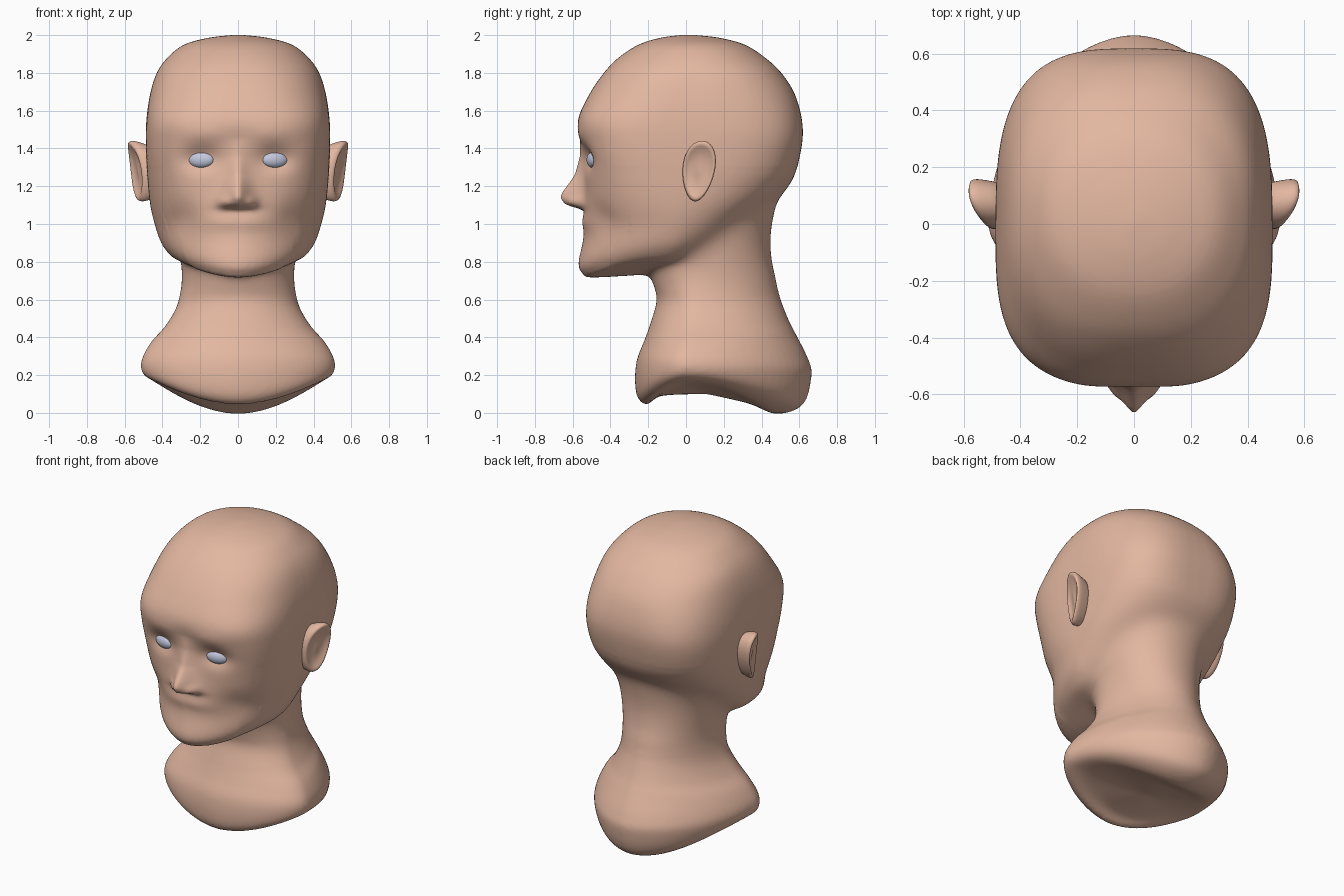
import bpy, bmesh, math
from mathutils import Vector
from mathutils.bvhtree import BVHTree

if "Cube" in bpy.data.objects:
    bpy.data.objects.remove(bpy.data.objects["Cube"])


def material(name, rgb):
    m = bpy.data.materials.new(name)
    m.diffuse_color = (*rgb, 1)
    m.use_nodes = True
    m.node_tree.nodes["Principled BSDF"].inputs["Base Color"].default_value = m.diffuse_color
    return m


SKIN = material("skin", (0.77, 0.475, 0.355))
EYE = material("eye_grey", (0.55, 0.58, 0.73))


def add_object(name, bm, mat):
    bmesh.ops.recalc_face_normals(bm, faces=bm.faces)
    for f in bm.faces:
        f.smooth = True
    me = bpy.data.meshes.new(name)
    bm.to_mesh(me)
    bm.free()
    me.materials.append(mat)
    ob = bpy.data.objects.new(name, me)
    bpy.context.collection.objects.link(ob)
    return ob


def skin_rings(bm, rings):
    """Bridge closed rings of points and cap both ends."""
    vs = [[bm.verts.new(p) for p in r] for r in rings]
    n = len(vs[0])
    for a, b in zip(vs, vs[1:]):
        for i in range(n):
            j = (i + 1) % n
            bm.faces.new((a[i], a[j], b[j], b[i]))
    bm.faces.new(vs[0])
    bm.faces.new(vs[-1])


def spow(v, e):
    return math.copysign(abs(v) ** e, v)


def smooth_rows(rows, steps=6):
    """Catmull-Rom interpolation of the section table."""
    out = []
    for i in range(len(rows) - 1):
        p = [rows[max(0, min(len(rows) - 1, i + k))] for k in (-1, 0, 1, 2)]
        for s in range(steps):
            t = s / steps
            out.append([0.5 * (2 * b + (c - a) * t + (2 * a - 5 * b + 4 * c - d) * t * t
                               + (3 * b - a - 3 * c + d) * t ** 3) for a, b, c, d in zip(*p)])
    return out + [list(rows[-1])]


def section(row, n=72):
    """Superellipse ring whose height differs at front, side and back."""
    zf, zs, zb, yf, yc, yb, w, e = row
    pts = []
    for i in range(n):
        a = 2 * math.pi * i / n
        c, s = math.cos(a), math.sin(a)
        z = zs + (zf - zs) * max(c, 0) ** 2 + (zb - zs) * max(-c, 0) ** 2
        h = yc - yf if c > 0 else yb - yc
        pts.append((w * spow(s, 2 / e), yc - h * spow(c, 2 / e), z))
    return pts


def level(z, *rest):
    return (z, z, z, *rest)


# Sections: z front, z side, z back, y front, y widest, y back, half width, squareness
HEAD = [
    level(.735, -.13, -.12, -.11, .01, 2),
    (.717, .80, .96, -.49, -.12, .22, .30, 1.9),
    (.735, .84, 1.0, -.545, -.11, .30, .365, 1.85),
    (.79, .90, 1.04, -.57, -.08, .37, .41, 1.82),
    (.93, 1.0, 1.09, -.543, -.04, .44, .443, 1.95),
    (1.08, 1.1, 1.15, -.54, -.02, .505, .466, 2.3),
    level(1.24, -.535, -.02, .57, .48, 2.75),
    level(1.42, -.555, -.03, .614, .488, 3.1),
    level(1.55, -.572, -.03, .614, .485, 3.0),
    level(1.69, -.51, .01, .575, .465, 2.6),
    level(1.80, -.435, .03, .505, .43, 2.4),
    level(1.88, -.358, .03, .42, .374, 2.2),
    level(1.95, -.25, .03, .31, .285, 2.1),
    level(1.987, -.13, .02, .17, .15, 2),
    level(2.002, -.01, .01, .03, .01, 2)]
BUST = [
    level(.10, .09, .10, .11, .01, 2),
    (.09, .14, .05, -.13, .04, .33, .28, 2),
    (.045, .165, -.005, -.205, .02, .48, .42, 1.9),
    (.08, .19, .045, -.255, .0, .62, .485, 1.85),
    (.17, .23, .20, -.27, .0, .665, .512, 1.85),
    (.28, .29, .29, -.26, .0, .645, .507, 1.85),
    (.38, .375, .42, -.222, .02, .58, .46, 1.85),
    (.47, .46, .50, -.19, .04, .54, .385, 1.9),
    (.60, .57, .62, -.155, .07, .495, .322, 1.95),
    (.70, .70, .72, -.18, .08, .475, .298, 2.05),
    (.82, .82, .82, -.21, .09, .455, .305, 2.1),
    (.95, .95, .95, -.17, .10, .45, .325, 2.1),
    (1.10, 1.10, 1.10, -.05, .12, .475, .35, 2.1),
    (1.22, 1.22, 1.22, 0, .14, .45, .30, 2.1)]

# Fuse skull and neck into one smooth skin
bm = bmesh.new()
for table in (HEAD, BUST):
    skin_rings(bm, [section(r) for r in smooth_rows(table)])
head = add_object("head_and_neck", bm, SKIN)
rm = head.modifiers.new("fuse", 'REMESH')
rm.mode, rm.voxel_size = 'VOXEL', 0.0125
sm = head.modifiers.new("soften", 'SMOOTH')
sm.factor, sm.iterations = 0.5, 8
fused = bpy.data.meshes.new_from_object(head.evaluated_get(bpy.context.evaluated_depsgraph_get()))
head.modifiers.clear()
head.data = fused

# Face relief: x, z, spread x, spread z, push forward (mirrored in x)
RELIEF = [
    (.195, 1.345, .10, .065, -.04),    # eye sockets
    (.17, 1.47, .12, .05, .008),       # brows
    (.07, 1.115, .032, .028, .028),    # nostril wings
    (.29, 1.03, .08, .08, -.018),      # cheek hollows
    (.05, 1.01, .11, .04, .010)]       # upper lip
NOSE = [(1.075, 0), (1.10, .10), (1.14, .132), (1.17, .122), (1.26, .055), (1.36, .016), (1.45, 0)]


def nose_height(z):
    for (z0, h0), (z1, h1) in zip(NOSE, NOSE[1:]):
        if z0 <= z <= z1:
            return h0 + (h1 - h0) * (z - z0) / (z1 - z0)
    return 0


bm = bmesh.new()
bm.from_mesh(fused)
# Blend the skull softly into the nape and jaw
nape = [v for v in bm.verts if v.co.y > -.02 and .75 < v.co.z < 1.25]
jaw = [v for v in bm.verts if v.co.y > -.4 and .65 < v.co.z < 1.3]
for verts, times in ((nape, 70), (jaw, 25)):
    for _ in range(times):
        bmesh.ops.smooth_vert(bm, verts=verts, factor=0.5,
                              use_axis_x=True, use_axis_y=True, use_axis_z=True)
for v in bm.verts:
    x, y, z = v.co
    if y > -.3 or z < .8:
        continue
    push = sum(h * math.exp(-((abs(x) - cx) / sx) ** 2 - ((z - cz) / sz) ** 2)
               for cx, cz, sx, sz, h in RELIEF)
    width = .052 + .018 * max(0, min(1, (1.35 - z) / .25))
    push += nose_height(z) * math.exp(-abs(x / width) ** 1.6)
    v.co.y -= push
face = [v for v in bm.verts if v.co.y < -.4 and v.co.z > .85]
bmesh.ops.smooth_vert(bm, verts=face, factor=0.4, use_axis_x=True, use_axis_y=True, use_axis_z=True)
tree = BVHTree.FromBMesh(bm)
for f in bm.faces:
    f.smooth = True
    f.material_index = 0
bm.to_mesh(fused)
bm.free()
if not fused.materials:
    fused.materials.append(SKIN)

# Eyes: flattened balls set into the sockets
hit = tree.ray_cast(Vector((.195, -2, 1.34)), Vector((0, 1, 0)))[0]
for side, name in ((1, "left_eye"), (-1, "right_eye")):
    bm = bmesh.new()
    bmesh.ops.create_uvsphere(bm, u_segments=32, v_segments=16, radius=1)
    eye = add_object(name, bm, EYE)
    eye.scale = (.070, .032, .043)
    eye.rotation_euler = (0, 0, side * math.radians(14))
    eye.location = (side * .195, hit.y + .002, 1.34)

# Ears: dished teardrop flaring outwards to the back, mirrored
EAR = [(.80, -.14), (.92, -.07), (1, -.035), (1, -.010), (.90, .003), (.74, -.016), (.4, -.030), (.05, -.026)]
rings = []
for scale, dx in EAR:
    ring = []
    for i in range(32):
        a = 2 * math.pi * i / 32
        c, s = math.cos(a), math.sin(a)
        y = .067 + scale * (.1 * c * (.86 + .16 * s) + .018 * s)
        z = 1.28 + scale * .162 * s
        rim = .500 + .07 * math.sin(math.pi / 2 * max(0, min(1, (y + .03) / .16))) + (z - 1.28) * .12
        ring.append((rim + dx, y, z))
    rings.append(ring)
bm = bmesh.new()
skin_rings(bm, rings)
ears = add_object("ears", bm, SKIN)
ears.modifiers.new("mirror", 'MIRROR').use_axis = (True, False, False)
ears.modifiers.new("round", 'SUBSURF').levels = 1
